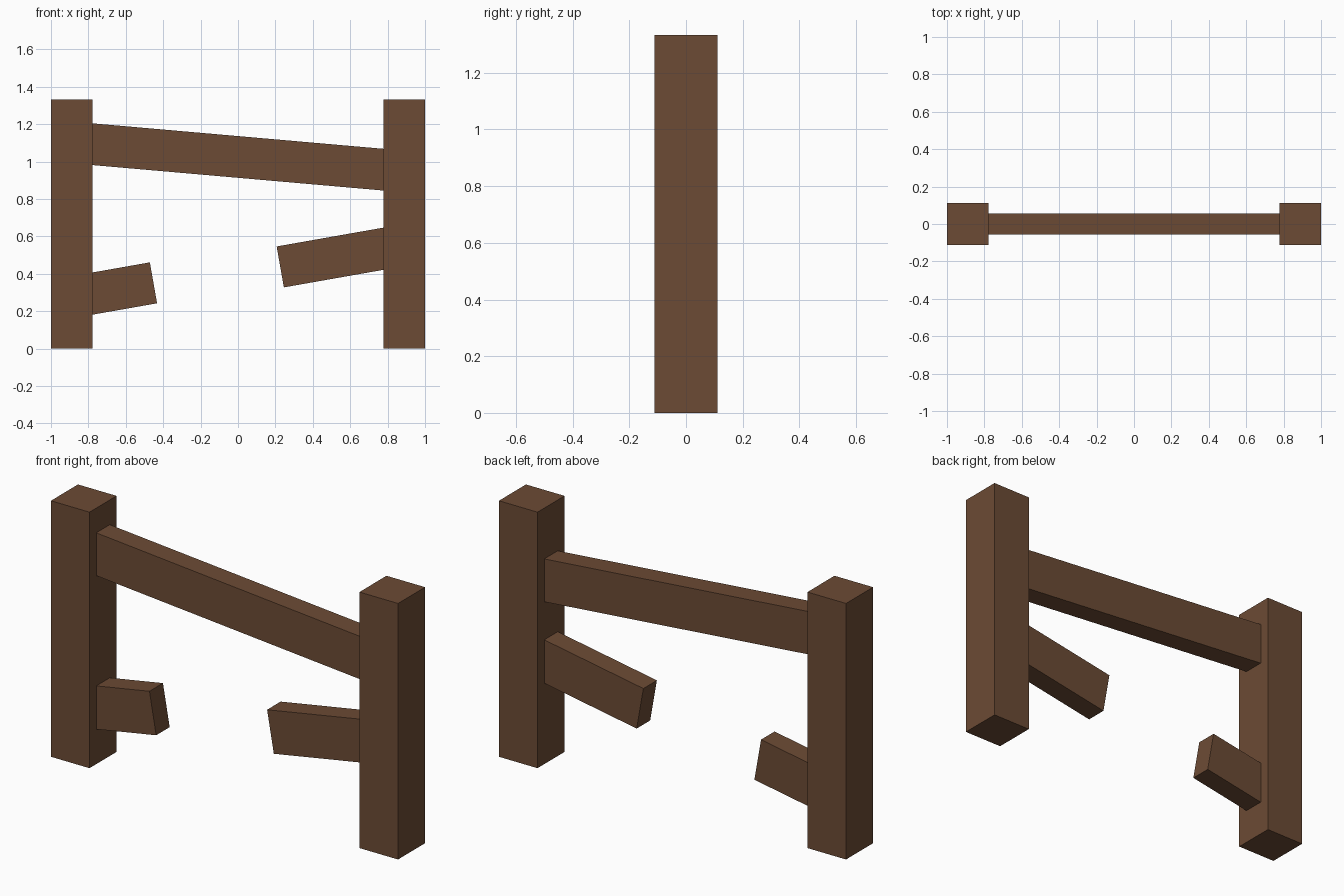
import bpy
import bmesh
from math import radians, tan, sin, cos

if "Cube" in bpy.data.objects:
    bpy.data.objects.remove(bpy.data.objects["Cube"])

W = 2 / 9          # timber width
H = 4 / 3          # post height
INNER = 1 - W      # inner face of the posts
TENON = 0.02       # how far rails sink into the posts

wood = bpy.data.materials.new("brown_wood")
wood.diffuse_color = (0.15, 0.07, 0.035, 1)
wood.use_nodes = True
wood.node_tree.nodes["Principled BSDF"].inputs["Base Color"].default_value = wood.diffuse_color


def extruded(name, profile, depth):
    """Extrude an x-z outline along y, centred on y = 0."""
    bm = bmesh.new()
    face = bm.faces.new([bm.verts.new((x, -depth / 2, z)) for x, z in profile])
    side = bmesh.ops.extrude_face_region(bm, geom=[face])
    moved = [g for g in side["geom"] if isinstance(g, bmesh.types.BMVert)]
    bmesh.ops.translate(bm, verts=moved, vec=(0, depth, 0))
    bmesh.ops.recalc_face_normals(bm, faces=bm.faces)
    mesh = bpy.data.meshes.new(name)
    bm.to_mesh(mesh)
    bm.free()
    mesh.materials.append(wood)
    obj = bpy.data.objects.new(name, mesh)
    bpy.context.collection.objects.link(obj)
    return obj


def rail(name, x, z, angle, x_end, square_start):
    """Tilted rail from centre point (x, z) to a plumb cut at x_end."""
    a = radians(angle)
    half = W / 2 / cos(a)
    z_end = z + (x_end - x) * tan(a)
    if square_start:   # broken end, cut square to the rail
        dx, dz = -sin(a) * W / 2, cos(a) * W / 2
    else:              # plumb cut against a post
        dx, dz = 0, half
    extruded(name, [(x - dx, z - dz), (x_end, z_end - half),
                    (x_end, z_end + half), (x + dx, z + dz)], W / 2)


# Posts
for name, s in (("left_post", -1), ("right_post", 1)):
    extruded(name, [(s * INNER, 0), (s, 0), (s, H), (s * INNER, H)], W)

# Sagging top rail
end = INNER + TENON
rail("top_rail", -end, 1.025 + end * tan(radians(5)), -5, end, False)

# Broken lower rail stubs
rail("left_rail_stub", -0.452, 0.352, 10, -end, True)
rail("right_rail_stub", 0.226, 0.437, 10, end, True)
